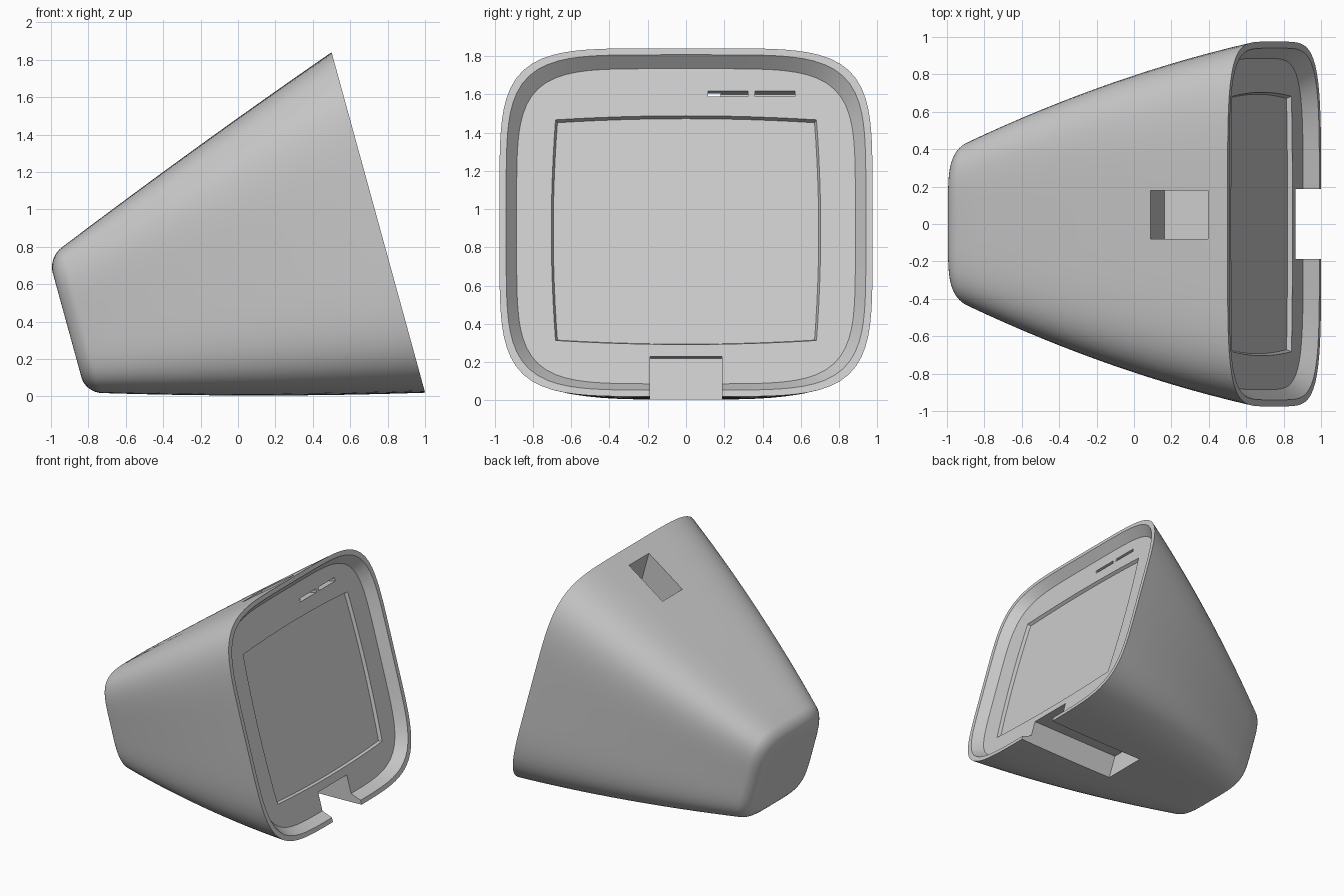
import bpy, bmesh, math
from mathutils import Matrix

if "Cube" in bpy.data.objects:
    bpy.data.objects.remove(bpy.data.objects["Cube"], do_unlink=True)

# Tilted frame: u runs across, v up the sloping screen, w out of the screen
TILT = math.atan2(0.5, 1.82)
S, C = math.sin(TILT), math.cos(TILT)
FRAME = Matrix(((0, -S, C, 0), (1, 0, 0, 0), (0, C, S, 0), (0, 0, 0, 1)))
RIM, BACK, ROUND = 0.97, -0.78, 0.08
SCREEN = RIM - 0.075

grey = bpy.data.materials.new("light grey plastic")
grey.use_nodes = True
grey.diffuse_color = (0.6, 0.6, 0.6, 1)
grey.node_tree.nodes["Principled BSDF"].inputs["Base Color"].default_value = (0.6, 0.6, 0.6, 1)


def loft(name, rings, frame=FRAME):
    """Closed solid through matching rings of points."""
    bm = bmesh.new()
    loops = [[bm.verts.new(p) for p in ring] for ring in rings]
    n = len(loops[0])
    for a, b in zip(loops, loops[1:]):
        for i in range(n):
            j = (i + 1) % n
            bm.faces.new((a[i], a[j], b[j], b[i]))
    bm.faces.new(loops[0][::-1])
    bm.faces.new(loops[-1])
    bm.transform(frame)
    bmesh.ops.recalc_face_normals(bm, faces=bm.faces)
    mesh = bpy.data.meshes.new(name)
    bm.to_mesh(mesh)
    bm.free()
    mesh.materials.append(grey)
    obj = bpy.data.objects.new(name, mesh)
    bpy.context.collection.objects.link(obj)
    return obj


def block(name, u0, u1, v0, v1, w0, w1):
    return loft(name, [[(u0, v0, w), (u1, v0, w), (u1, v1, w), (u0, v1, w)] for w in (w0, w1)])


def curve(points, w):
    """Parabola through three points."""
    total = 0
    for i, (wi, value) in enumerate(points):
        for j, (wj, _) in enumerate(points):
            if i != j:
                value *= (w - wj) / (wi - wj)
        total += value
    return total


def section(w, inset=0, depth=0):
    """Squarish rounded cross-section of the tapering body."""
    top = curve([(-0.707, 1.014), (0.13, 1.338), (RIM, 1.642)], w)
    bottom = curve([(-0.744, 0.225), (0.194, -0.048), (RIM, -0.2457)], w)
    half_u = curve([(-0.70, 0.44), (0.17, 0.765), (RIM, 0.975)], w) - inset
    half_v = (top - bottom) / 2 - inset
    mid = (top + bottom) / 2
    power = 4.5 + 0.6 * (w - BACK) / (RIM - BACK)
    ring = []
    for i in range(128):
        a = math.tau * i / 128
        c, s = math.cos(a), math.sin(a)
        r = (abs(c) ** power + abs(s) ** power) ** (-1 / power)
        ring.append((half_u * r * c, mid + half_v * r * s, w - depth))
    return ring


# Body: rounded back, tapering shell, flat lip and sunken front face
rings = [section(BACK, ROUND + 0.04)]
for k in range(9):
    a = math.pi / 2 * k / 8
    rings.append(section(BACK + ROUND * (1 - math.cos(a)), ROUND * (1 - math.sin(a))))
start = BACK + ROUND
rings += [section(start + (RIM - start) * k / 14) for k in range(1, 15)]
rings += [section(RIM, 0.035), section(RIM, 0.09, RIM - SCREEN)]
body = loft("housing", rings)


# Display recess with gently bowed sides and tapering walls
def display_outline(scale, w):
    hu, hv, bow, mid = 0.682, 0.598, 0.022, 0.677
    ts = [-1 + k / 6 for k in range(12)]
    bulge = [bow * (1 - t * t) for t in ts]
    pts = [(hu * t, -hv - b) for t, b in zip(ts, bulge)]
    pts += [(hu + b, hv * t) for t, b in zip(ts, bulge)]
    pts += [(-u, -v) for u, v in pts]
    return [(u * scale, mid + v * scale, w) for u, v in pts]


cutters = [loft("display_cutter", [display_outline(0.985, SCREEN - 0.025),
                                   display_outline(1.015, SCREEN + 0.025)])]

# Two slots above the display
for u0 in (0.115, 0.36):
    cutters.append(block("slot_cutter", u0, u0 + 0.21, 1.402, 1.43, SCREEN - 0.065, RIM))

# Pocket in the sloping top
cutters.append(block("pocket_cutter", -0.08, 0.18, 1.19, 2.0, 0.497, 0.85))

# Cable channel under the body, open through the front lip
profile = [(0.127, -0.1), (1.2, -0.1), (1.2, 0.235), (0.04, 0.22)]
cutters.append(loft("channel_cutter", [[(x, y, z) for x, z in profile] for y in (-0.187, 0.187)],
                    Matrix.Identity(4)))

# Cut everything out, then shade
bpy.ops.object.select_all(action='DESELECT')
bpy.context.view_layer.objects.active = body
body.select_set(True)
for cutter in cutters:
    cutter.hide_render = True
    mod = body.modifiers.new("cut", 'BOOLEAN')
    mod.operation = 'DIFFERENCE'
    mod.solver = 'EXACT'
    mod.object = cutter
    bpy.ops.object.modifier_apply(modifier=mod.name)
    bpy.data.objects.remove(cutter, do_unlink=True)
bpy.ops.object.shade_smooth_by_angle(angle=math.radians(30))
